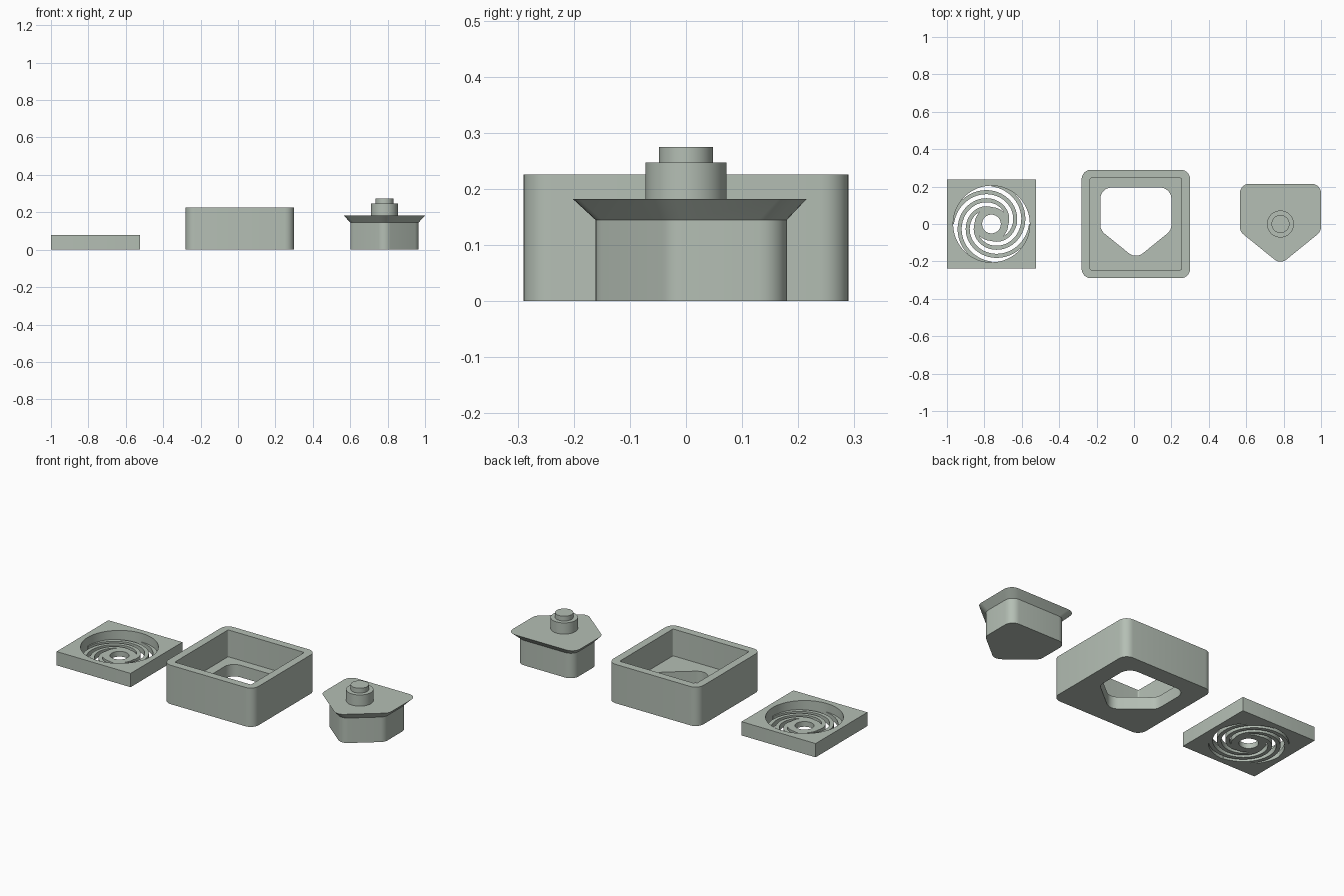
import bpy, bmesh
from math import sin, cos, pi, radians
from mathutils import Vector

cube = bpy.data.objects.get("Cube")
if cube:
    bpy.data.objects.remove(cube, do_unlink=True)

mat = bpy.data.materials.new("sage grey")
mat.use_nodes = True
color = (0.46, 0.52, 0.46, 1)
mat.diffuse_color = color
mat.node_tree.nodes["Principled BSDF"].inputs["Base Color"].default_value = color


def rounded(corners, steps=6):
    """Round each (x, y, radius) corner of a counter-clockwise outline."""
    out = []
    for i, (x, y, r) in enumerate(corners):
        p = Vector((x, y))
        a = (Vector(corners[i - 1][:2]) - p).normalized()
        b = (Vector(corners[(i + 1) % len(corners)][:2]) - p).normalized()
        half = a.angle(b) / 2
        center = p + (a + b).normalized() * r / sin(half)
        start = p + a * r / abs(sin(half) / cos(half)) - center
        sweep = pi - 2 * half
        for k in range(steps + 1):
            t = sweep * k / steps
            out.append((center.x + start.x * cos(t) - start.y * sin(t),
                        center.y + start.x * sin(t) + start.y * cos(t)))
    return out


def square(h, r):
    return rounded([(h, h, r), (-h, h, r), (-h, -h, r), (h, -h, r)])


def shield(w, back, side, tip, r, tip_r):
    return rounded([(w, back, r), (-w, back, r), (-w, side, r),
                    (0, tip, tip_r), (w, side, r)])


def circle(r, n=64):
    return [(r * cos(2 * pi * i / n), r * sin(2 * pi * i / n)) for i in range(n)]


def loft(name, layers, x):
    """Skin (outline, z) layers of equal point count and cap both ends."""
    bm = bmesh.new()
    rings = [[bm.verts.new((px, py, z)) for px, py in pts] for pts, z in layers]
    for lo, hi in zip(rings, rings[1:]):
        for i in range(len(lo)):
            bm.faces.new((lo[i - 1], lo[i], hi[i], hi[i - 1]))
    bm.faces.new(rings[0][::-1])
    bm.faces.new(rings[-1])
    bmesh.ops.recalc_face_normals(bm, faces=bm.faces)
    mesh = bpy.data.meshes.new(name)
    bm.to_mesh(mesh)
    bm.free()
    mesh.materials.append(mat)
    obj = bpy.data.objects.new(name, mesh)
    obj.location.x = x
    bpy.context.collection.objects.link(obj)
    return obj


def cut(obj, cutter):
    mod = obj.modifiers.new("cut", 'BOOLEAN')
    mod.operation, mod.object, mod.solver = 'DIFFERENCE', cutter, 'EXACT'
    bpy.context.view_layer.objects.active = obj
    bpy.ops.object.modifier_apply(modifier=mod.name)
    bpy.data.objects.remove(cutter, do_unlink=True)


# Drain plate: square slab with a round opening
PX = -0.762
plate = loft("drain_plate", [(square(0.238, 0.001), 0), (square(0.238, 0.001), 0.08)], PX)
cut(plate, loft("opening", [(circle(0.205), -0.1), (circle(0.205), 0.2)], PX))

# Hub ring at the middle of the drain
hub = loft("drain_hub", [(circle(0.09), 0), (circle(0.09), 0.03)], PX)
cut(hub, loft("hub_hole", [(circle(0.05), -0.1), (circle(0.05), 0.1)], PX))

# Spiral arms joining the hub to the plate
ARMS, TURN, STEPS, HALF = 4, radians(270), 48, 0.011
for arm in range(ARMS):
    def edge(side):
        pts = []
        for k in range(STEPS + 1):
            t = k / STEPS
            r = 0.08 + 0.132 * t + side * HALF
            a = 2 * pi * arm / ARMS + TURN * t
            pts.append((r * cos(a), r * sin(a)))
        return pts
    outline = edge(1) + edge(-1)[::-1]
    loft(f"spiral_arm_{arm + 1}", [(outline, 0), (outline, 0.03)], PX)

# Open box with a shield-shaped hole in its floor
BX = 0.01
box = loft("box", [(square(0.29, 0.05), 0), (square(0.29, 0.05), 0.226)], BX)
cut(box, loft("cavity", [(square(0.245, 0.008), 0.07), (square(0.245, 0.008), 0.4)], BX))
hole = shield(0.19, 0.195, -0.033, -0.187, 0.06, 0.06)
cut(box, loft("floor_hole", [(hole, -0.1), (hole, 0.15)], BX))

# Plug: shield body flaring into a flat cap
SX = 0.783
body = shield(0.182, 0.18, -0.028, -0.176, 0.05, 0.05)
cap = shield(0.217, 0.215, -0.04, -0.216, 0.05, 0.05)
plug = loft("plug", [(body, 0), (body, 0.145), (cap, 0.182)], SX)

# Stepped round knob
knob = loft("knob", [(circle(0.072), 0.182), (circle(0.072), 0.247),
                     (circle(0.048), 0.247), (circle(0.048), 0.275)], SX)

for obj in bpy.context.collection.objects:
    if obj.type == 'MESH':
        bpy.ops.object.select_all(action='DESELECT')
        obj.select_set(True)
        bpy.context.view_layer.objects.active = obj
        bpy.ops.object.shade_smooth_by_angle(angle=radians(20))
